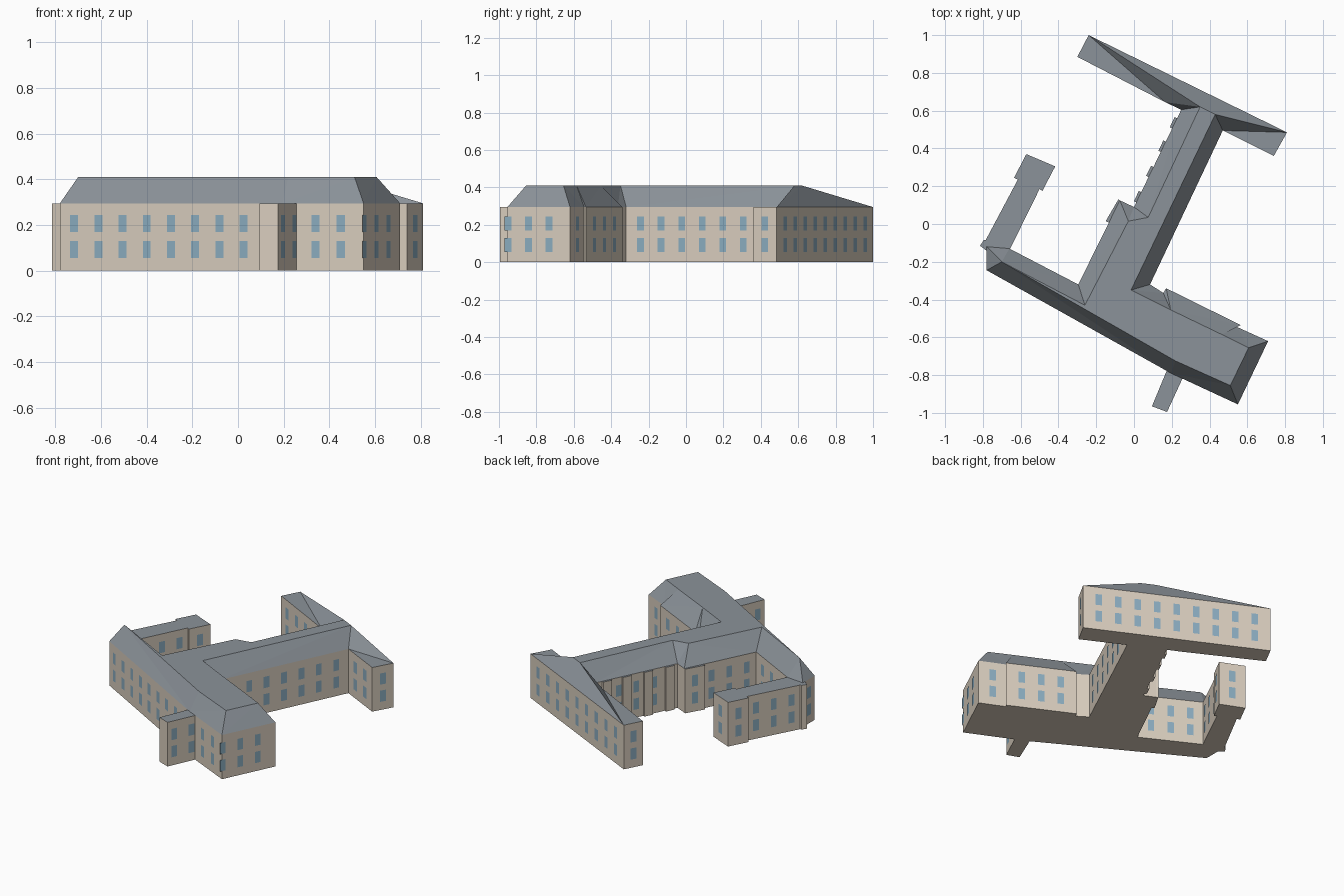
import bpy, bmesh, math
from mathutils import Vector

if "Cube" in bpy.data.objects:
    bpy.data.objects.remove(bpy.data.objects["Cube"])

EAVE, TOP, PITCH = 0.295, 0.41, 0.1215


def material(name, rgb):
    m = bpy.data.materials.new(name)
    m.diffuse_color = (*rgb, 1)
    m.use_nodes = True
    m.node_tree.nodes["Principled BSDF"].inputs["Base Color"].default_value = m.diffuse_color
    return m


WALL = material("wall_stone", (0.70, 0.62, 0.52))
ROOF = material("roof_slate", (0.26, 0.29, 0.32))
GLASS = material("window_glass", (0.26, 0.42, 0.53))


def finish(bm, name, mats):
    me = bpy.data.meshes.new(name)
    bm.to_mesh(me)
    bm.free()
    for m in mats:
        me.materials.append(m)
    ob = bpy.data.objects.new(name, me)
    bpy.context.collection.objects.link(ob)
    return ob


def windows(name, outline, tweaks):
    """Two storeys of panes along each wall of a counter-clockwise outline."""
    bm = bmesh.new()
    for i, p in enumerate(outline):
        a, b = Vector(p), Vector(outline[(i + 1) % len(outline)])
        length = (b - a).length
        d = (b - a).normalized()
        out = Vector((d.y, -d.x)) * 0.002
        n, shift = tweaks.get(i, (math.floor(length / PITCH + 0.3), 0))
        if length < 0.1:
            continue
        for k in range(n):
            c = a + d * (length / 2 + shift + (k - (n - 1) / 2) * PITCH) + out
            for z0 in (0.055, 0.17):
                l, r = c - d * 0.02, c + d * 0.02
                bm.faces.new([bm.verts.new((q.x, q.y, z)) for q, z in
                              ((l, z0), (r, z0), (r, z0 + 0.075), (l, z0 + 0.075))])
    if bm.faces:
        finish(bm, name + "_windows", [GLASS])
    else:
        bm.free()


def building(name, outline, top=(), roof=None, tweaks={}):
    """Closed walls over an outline; roof faces index eave points (int) or top points (str)."""
    bm = bmesh.new()
    n = len(outline)
    lo = [bm.verts.new((x, y, 0)) for x, y in outline]
    pts = {i: bm.verts.new((x, y, EAVE)) for i, (x, y) in enumerate(outline)}
    for key in top:
        pts[key] = bm.verts.new((*top[key], TOP))
    bm.faces.new(lo[::-1])
    for i in range(n):
        j = (i + 1) % n
        bm.faces.new((lo[i], lo[j], pts[j], pts[i]))
    for face in roof or [list(range(n))]:
        f = bm.faces.new([pts[k] for k in face])
        f.material_index = 1
    bmesh.ops.recalc_face_normals(bm, faces=bm.faces)
    # warped slopes become flat triangles
    bmesh.ops.triangulate(bm, faces=[f for f in bm.faces if len(f.verts) > 3])
    finish(bm, name, [WALL, ROOF])
    windows(name, outline, tweaks)


# Main block: front range, linking range and rear range in one outline
outline = [(-.78, -.245), (.195, -.79), (.55, -.955), (.71, -.62),
           (.545, -.545), (.565, -.535), (.17, -.34), (.155, -.365),
           (.085, -.32), (.47, .495), (.74, .36), (.81, .485),
           (-.24, 1.0), (-.30, .885), (.165, .645), (.25, .605),
           (0, .09), (-.075, .125), (-.295, -.32), (-.66, -.13), (-.78, -.12)]

# Edge of the raised flat top
top = dict(A=(-.70, -.20), B=(.22, -.725), C=(.51, -.855), D=(.607, -.655),
           P=(.465, -.585), Q=(.195, -.455), E=(-.016, -.35), F=(.43, .58),
           G=(.35, .62), H=(.075, .035), I=(-.03, .015), J=(-.26, -.43))

roof = [list("ABCDPQEFGHIJ"),                                    # flat top
        [0, 1, "B", "A"], [1, 2, "C", "B"], [2, 3, "D", "C"],    # front and right
        [3, 4, "P", "D"], [4, 5, "P"], [5, 6, "Q", "P"],         # rear of front range
        [6, 7, "Q"], [7, 8, "E", "Q"],
        [8, 9, "F", "E"],                                        # linking range, east
        [9, 10, 11], [9, 11, "F"], [11, 12, "G", "F"],           # rear range
        [12, 13, 14], [12, 14, "G"], [14, 15, "G"],
        [15, 16, "H", "G"], [16, 17, "I", "H"],                  # linking range, west
        [17, 18, "J", "I"], [18, 19, 20, "A", "J"], [20, 0, "A"]]

building("main_block", outline, top, roof, {1: (2, .025), 2: (3, -.06)})

# Flat-roofed west wing with a wider end pavilion
building("west_wing", [(-.815, -.115), (-.77, -.15), (-.66, -.14), (-.50, .185),
                       (-.485, .175), (-.417, .305), (-.57, .37), (-.635, .245),
                       (-.615, .235), (-.785, -.085), (-.795, -.085)])

# Flat-roofed front porch wing
building("front_wing", [(.095, -.965), (.175, -.995), (.265, -.80), (.18, -.76)])

# Side bay at the angle of the linking range
building("link_bay", [(-.15, .015), (-.11, -.002), (-.04, .105), (-.083, .13)])

# Shallow buttress bays along the courtyard side of the linking range
s, e = Vector((0, .09)), Vector((.25, .605))
d = (e - s).normalized()
w = Vector((-d.y, d.x))
for i, t in enumerate((.10, .36, .62, .86)):
    c = s.lerp(e, t)
    q = [c - d * .03 + w * .014, c - d * .03 - w * .01,
         c + d * .03 - w * .01, c + d * .03 + w * .014]
    building(f"buttress_{i + 1}", [tuple(p) for p in q])
